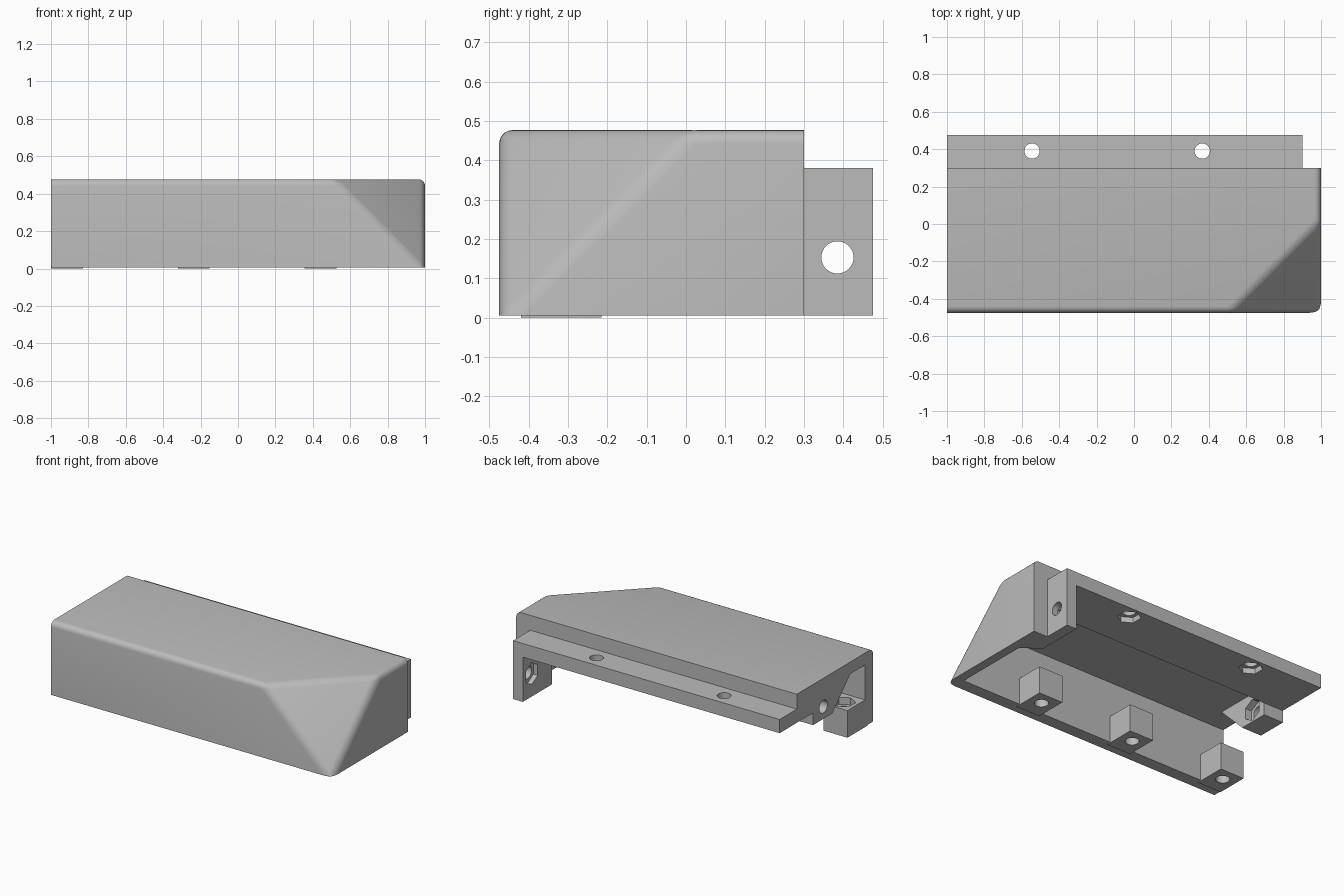
import bpy, bmesh
from mathutils import Vector, Matrix

if "Cube" in bpy.data.objects:
    bpy.data.objects.remove(bpy.data.objects["Cube"])

# Single plain grey
grey = bpy.data.materials.new("matte_grey")
grey.use_nodes = True
GREY = (0.5, 0.5, 0.5, 1)
grey.diffuse_color = GREY
grey.node_tree.nodes["Principled BSDF"].inputs["Base Color"].default_value = GREY

BOTTOM, TOP = 0.005, 0.477
FRONT, BACK, RAIL_BACK = -0.475, 0.3, 0.475


def make(name, bm):
    bmesh.ops.recalc_face_normals(bm, faces=bm.faces)
    mesh = bpy.data.meshes.new(name)
    bm.to_mesh(mesh)
    bm.free()
    mesh.materials.append(grey)
    obj = bpy.data.objects.new(name, mesh)
    bpy.context.collection.objects.link(obj)
    return obj


def activate(obj):
    bpy.ops.object.select_all(action='DESELECT')
    obj.select_set(True)
    bpy.context.view_layer.objects.active = obj


def box_bm(lo, hi):
    lo, hi = Vector(lo), Vector(hi)
    bm = bmesh.new()
    size = Matrix.Diagonal((*(hi - lo), 1))
    bmesh.ops.create_cube(bm, size=1, matrix=Matrix.Translation((lo + hi) / 2) @ size)
    return bm


def slice_off(bm, point, normal):
    """Remove everything beyond a plane and cap the opening."""
    geom = bm.verts[:] + bm.edges[:] + bm.faces[:]
    cut = bmesh.ops.bisect_plane(bm, geom=geom, plane_co=point, plane_no=normal,
                                 clear_outer=True)["geom_cut"]
    edges = [e for e in cut if isinstance(e, bmesh.types.BMEdge)]
    bmesh.ops.edgeloop_fill(bm, edges=edges)
    bmesh.ops.recalc_face_normals(bm, faces=bm.faces)


def prism(name, points, depth):
    """Extrude a closed outline along a vector."""
    bm = bmesh.new()
    face = bm.faces.new([bm.verts.new(p) for p in points])
    new = bmesh.ops.extrude_face_region(bm, geom=[face])["geom"]
    bmesh.ops.translate(bm, vec=depth, verts=[v for v in new if isinstance(v, bmesh.types.BMVert)])
    return make(name, bm)


def subtract(obj, cutter):
    cutter.hide_render = True
    mod = obj.modifiers.new("cut", 'BOOLEAN')
    mod.operation, mod.solver, mod.object = 'DIFFERENCE', 'EXACT', cutter
    activate(obj)
    bpy.ops.object.modifier_apply(modifier=mod.name)
    bpy.data.objects.remove(cutter)


def drill(obj, pocket, axis, depth=0.045):
    """Round through hole with a hexagonal nut pocket sunk at the given surface point."""
    turn = Vector(axis).to_track_quat('Z', 'Y').to_matrix().to_4x4()
    for sides, radius, length in ((32, 0.041, 0.8), (6, 0.07, depth * 2)):
        bm = bmesh.new()
        bmesh.ops.create_cone(bm, cap_ends=True, segments=sides, radius1=radius,
                              radius2=radius, depth=length,
                              matrix=Matrix.Translation(pocket) @ turn)
        subtract(obj, make("hole_cutter", bm))


# Housing: rounded block with a slanted corner, trimmed to size after rounding
slant = Vector((1, -1, 1))
bm = box_bm((-1.3, FRONT, -0.4), (1, 0.6, TOP))
slice_off(bm, slant * 1.465 / 3, slant)
outer = [Vector((1, 0, 0)), Vector((0, -1, 0)), Vector((0, 0, 1)), slant.normalized()]
rounded = [e for e in bm.edges
           if all(any(f.normal.dot(n) > 0.99 for n in outer) for f in e.link_faces)]
bmesh.ops.bevel(bm, geom=rounded, offset=0.035, offset_type='OFFSET', segments=5,
                profile=0.5, affect='EDGES')
slice_off(bm, (0, 0, BOTTOM), (0, 0, -1))
slice_off(bm, (-1, 0, 0), (-1, 0, 0))
slice_off(bm, (0, BACK, 0), (0, 1, 0))
housing = make("housing", bm)

# Hollow inside, with a lower ceiling along the back
for back, ceiling in ((0.135, 0.4), (0.8, 0.293)):
    bm = box_bm((-1.3, -0.395, -0.4), (0.942, back, ceiling))
    slice_off(bm, slant * 1.345 / 3, slant)
    subtract(housing, make("hollow_cutter", bm))

# Back mounting rail
rail = make("back_rail", box_bm((-1, 0.28, 0.293), (0.9, RAIL_BACK, 0.381)))
for x in (-0.545, 0.365):
    drill(rail, (x, 0.39, 0.293), (0, 0, 1), 0.035)

# End bracket with a tab hanging below the rail
outline = [(0.83, RAIL_BACK), (0.9, RAIL_BACK), (0.9, BACK), (0.98, BACK),
           (0.98, 0.097), (0.942, 0.097), (0.83, 0.18)]
bracket = prism("end_bracket", [(x, y, BOTTOM) for x, y in outline], (0, 0, 0.37))
drill(bracket, (0.83, 0.385, 0.153), (1, 0, 0), 0.03)

# Gusset block at the open end
outline = [(0.135, 0.215), (-0.06, 0.215), (-0.255, 0.41), (0.2, 0.41),
           (0.2, 0.3), (0.135, 0.3)]
gusset = prism("open_end_gusset", [(-1, y, z) for y, z in outline], (0.14, 0, 0))
drill(gusset, (-0.86, 0.03, 0.294), (1, 0, 0))

# Screw feet along the inside of the front wall
feet = []
for i, x in enumerate((-0.915, -0.237, 0.441)):
    foot = make(f"screw_foot_{i + 1}",
                box_bm((x - 0.085, -0.42, 0.0), (x + 0.085, -0.215, 0.175)))
    drill(foot, (x, -0.3, 0.175), (0, 0, 1))
    feet.append(foot)

for obj in [housing, rail, bracket, gusset] + feet:
    activate(obj)
    bpy.ops.object.shade_smooth_by_angle(angle=0.52)
